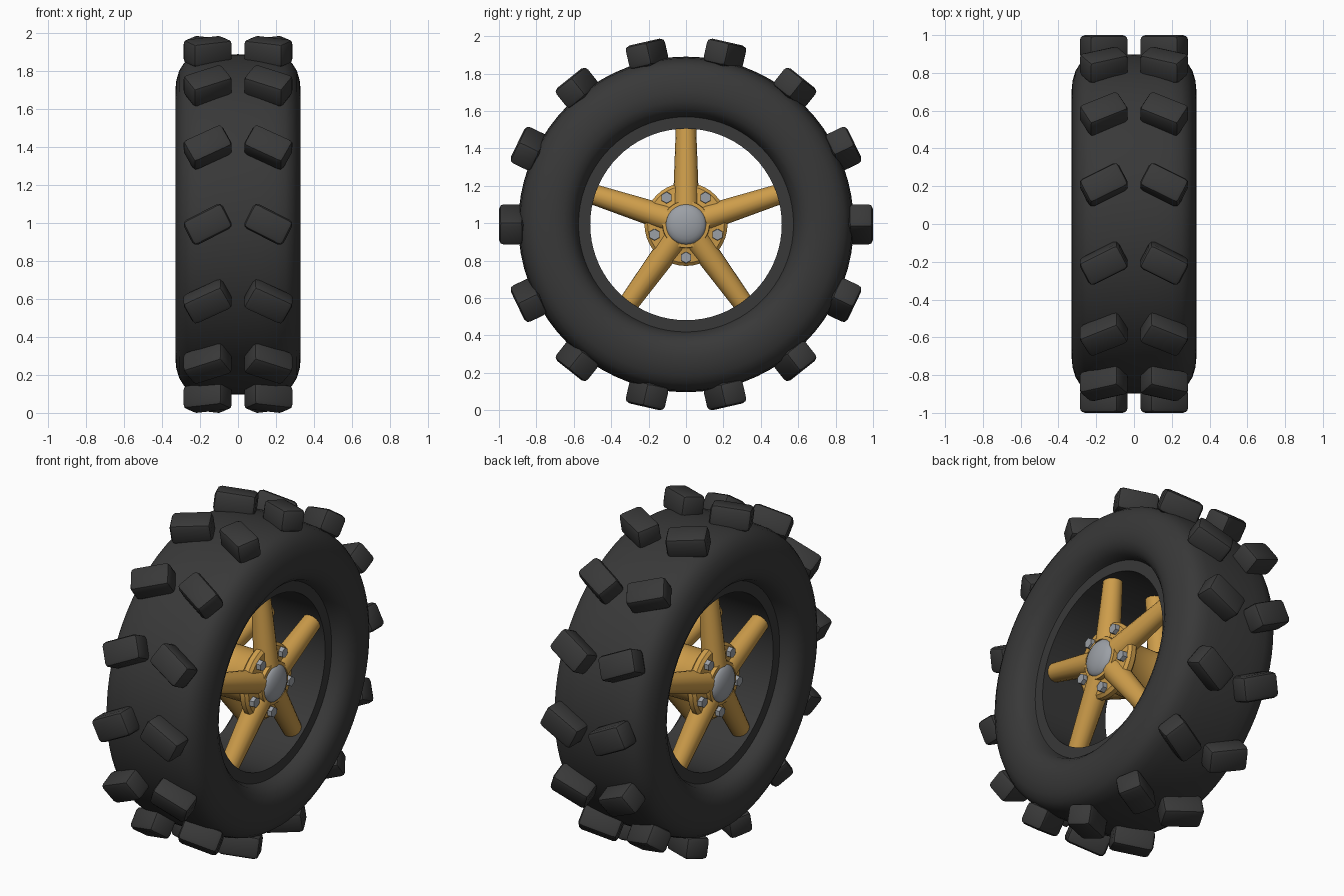
import bpy, bmesh, math
from mathutils import Matrix, Vector

if "Cube" in bpy.data.objects:
    bpy.data.objects.remove(bpy.data.objects["Cube"])


def material(name, rgb):
    m = bpy.data.materials.new(name)
    m.diffuse_color = (*rgb, 1)
    m.use_nodes = True
    m.node_tree.nodes["Principled BSDF"].inputs["Base Color"].default_value = m.diffuse_color
    return m


RUBBER = material("dark rubber", (0.040, 0.040, 0.040))
GOLD = material("gold paint", (0.62, 0.34, 0.07))
STEEL = material("grey steel", (0.33, 0.35, 0.38))
SIDES = (1, -1)


def finish(name, bm, mat, angle=35):
    bmesh.ops.recalc_face_normals(bm, faces=bm.faces)
    me = bpy.data.meshes.new(name)
    bm.to_mesh(me)
    bm.free()
    me.materials.append(mat)
    me.shade_smooth()
    me.set_sharp_from_angle(angle=math.radians(angle))
    ob = bpy.data.objects.new(name, me)
    bpy.context.collection.objects.link(ob)
    return ob


def lathe(bm, profile, steps, closed=False):
    """Spin (x, radius) points around the x axis."""
    rings = []
    for i in range(steps):
        a = 2 * math.pi * i / steps
        rings.append([bm.verts.new((x, r * math.cos(a), r * math.sin(a))) for x, r in profile])
    n = len(profile)
    for i in range(steps):
        a, b = rings[i], rings[(i + 1) % steps]
        for j in range(n if closed else n - 1):
            k = (j + 1) % n
            bm.faces.new((a[j], a[k], b[k], b[j]))
    if not closed:
        bm.faces.new([r[0] for r in rings])
        bm.faces.new([r[-1] for r in rings])


def rod(bm, a, b, r1, r2, sides):
    """Tapered rod between two points."""
    a, b = Vector(a), Vector(b)
    m = Matrix.Translation((a + b) / 2) @ (b - a).to_track_quat('Z', 'Y').to_matrix().to_4x4()
    bmesh.ops.create_cone(bm, cap_ends=True, segments=sides, radius1=r1, radius2=r2,
                          depth=(b - a).length, matrix=m)


def polar(x, r, deg):
    a = math.radians(deg)
    return (x, r * math.cos(a), r * math.sin(a))


parts = []

# Tyre carcass: rounded shoulders, bulging sidewall, inner lip and barrel
half = [(0.0, 0.897), (0.12, 0.895), (0.20, 0.888), (0.25, 0.875), (0.285, 0.85), (0.31, 0.81),
        (0.325, 0.76), (0.33, 0.71), (0.325, 0.66), (0.305, 0.62), (0.275, 0.592),
        (0.24, 0.58), (0.225, 0.575), (0.225, 0.512)]
profile = half + [(-x, r) for x, r in reversed(half[1:])]
bm = bmesh.new()
lathe(bm, profile, 72, closed=True)
parts.append(finish("tyre", bm, RUBBER))

# Tread lugs: chevron pairs of bevelled blocks
bm = bmesh.new()
for k in range(14):
    spin = Matrix.Rotation(2 * math.pi * k / 14, 4, 'X')
    for s in SIDES:
        m = (spin @ Matrix.Translation((0.16 * s, -0.935, 0))
             @ Matrix.Rotation(math.radians(27 * s), 4, 'Y')
             @ Matrix.Diagonal((0.232, 0.13, 0.145, 1)))
        bmesh.ops.create_cube(bm, size=1, matrix=m)
bmesh.ops.bevel(bm, geom=bm.edges[:], offset=0.026, segments=2, profile=0.5, affect='EDGES')
lugs = finish("tread_lugs", bm, RUBBER, 25)
parts.append(lugs)

# Hub core joining both sides
bm = bmesh.new()
lathe(bm, [(-0.19, 0.19), (-0.10, 0.15), (0.10, 0.15), (0.19, 0.19)], 32)
parts.append(finish("hub_core", bm, GOLD))

for s in SIDES:
    side = "right" if s > 0 else "left"

    # Hub flange with centre ring
    bm = bmesh.new()
    lathe(bm, [(0.15 * s, 0.20), (0.17 * s, 0.222), (0.20 * s, 0.222), (0.215 * s, 0.205),
               (0.22 * s, 0.14), (0.225 * s, 0.127), (0.248 * s, 0.125), (0.25 * s, 0.11)], 40)
    parts.append(finish(side + "_hub_flange", bm, GOLD))

    # Five tapered spokes
    bm = bmesh.new()
    for i in range(5):
        a = 90 + 72 * i
        rod(bm, polar(0.19 * s, 0.10, a), polar(0.15 * s, 0.53, a), 0.070, 0.054, 16)
    parts.append(finish(side + "_spokes", bm, GOLD))

    # Bolts between the spokes
    bm = bmesh.new()
    for i in range(5):
        a = 54 + 72 * i
        rod(bm, polar(0.20 * s, 0.177, a), polar(0.242 * s, 0.177, a), 0.033, 0.030, 6)
    parts.append(finish(side + "_bolts", bm, STEEL, 30))

    # Domed centre cap
    bm = bmesh.new()
    dome = [(s * (0.24 + 0.045 * math.sin(t)), 0.11 * math.cos(t))
            for t in [math.radians(d) for d in (0, 15, 30, 45, 60, 75, 87)]]
    lathe(bm, dome, 32)
    parts.append(finish(side + "_centre_cap", bm, STEEL))

# Stand the wheel on the ground
lift = -min(v.co.z for v in lugs.data.vertices)
for ob in parts:
    ob.location.z = lift
